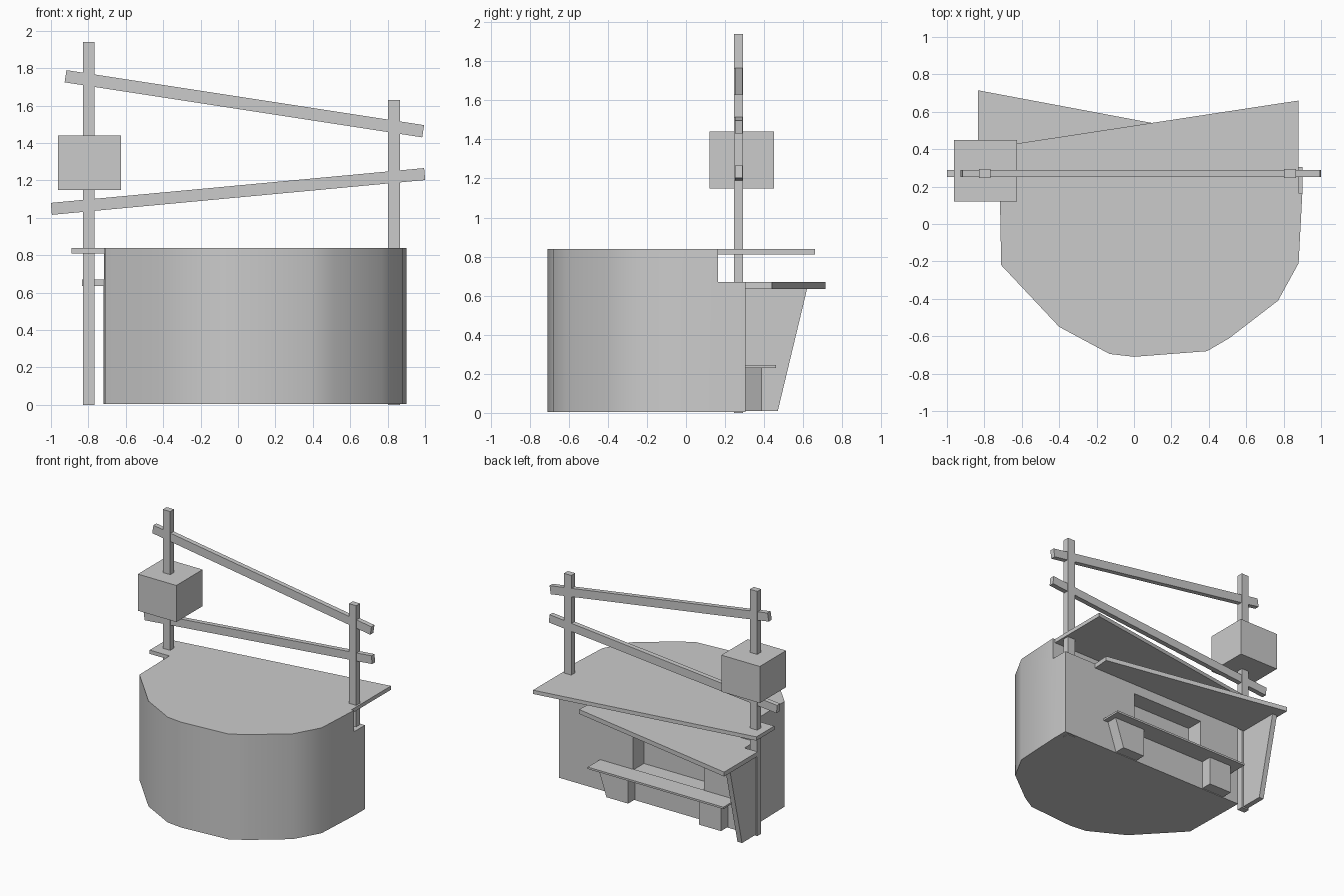
import bpy, bmesh, math
from mathutils import Vector

if "Cube" in bpy.data.objects:
    bpy.data.objects.remove(bpy.data.objects["Cube"])


def prism(name, pts, lo, hi, axis='z'):
    """Extrude a flat profile between lo and hi along the given axis."""
    def place(p, h):
        return {'z': (p[0], p[1], h), 'y': (p[0], h, p[1]), 'x': (h, p[0], p[1])}[axis]
    bm = bmesh.new()
    a = [bm.verts.new(place(p, lo)) for p in pts]
    b = [bm.verts.new(place(p, hi)) for p in pts]
    bm.faces.new(a)
    bm.faces.new(b)
    n = len(pts)
    for i in range(n):
        bm.faces.new((a[i], a[(i + 1) % n], b[(i + 1) % n], b[i]))
    bmesh.ops.recalc_face_normals(bm, faces=bm.faces)
    me = bpy.data.meshes.new(name)
    bm.to_mesh(me)
    bm.free()
    ob = bpy.data.objects.new(name, me)
    bpy.context.collection.objects.link(ob)
    return ob


def box(name, x0, x1, y0, y1, z0, z1):
    return prism(name, [(x0, y0), (x1, y0), (x1, y1), (x0, y1)], z0, z1)


def rail(name, start, end, height):
    """Slanted board in the xz plane."""
    s, e = Vector(start), Vector(end)
    d = (e - s).normalized()
    n = Vector((-d.y, d.x)) * height / 2
    return prism(name, [s - n, e - n, e + n, s + n], 0.25, 0.288, 'y')


def cut(ob, cutter):
    m = ob.modifiers.new("cut", 'BOOLEAN')
    m.operation = 'DIFFERENCE'
    m.solver = 'EXACT'
    m.object = cutter
    dg = bpy.context.evaluated_depsgraph_get()
    me = bpy.data.meshes.new_from_object(ob.evaluated_get(dg))
    ob.modifiers.clear()
    ob.data = me
    bpy.data.objects.remove(cutter)


# Rounded counter body, lower at the back, with a cubbyhole in the rear wall
body = prism("counter_body", [
    (-0.72, 0.305), (-0.71, -0.22), (-0.40, -0.55), (-0.13, -0.695), (0.0, -0.71),
    (0.39, -0.68), (0.51, -0.61), (0.77, -0.41), (0.88, -0.21), (0.90, 0.165),
    (0.90, 0.305)], 0.005, 0.84)
cut(body, box("notch_cutter", -1, 1.1, 0.165, 0.5, 0.67, 1))
cut(body, box("cubby_cutter", -0.37, 0.25, 0.17, 0.5, 0.24, 0.56))
bpy.context.view_layer.objects.active = body
body.select_set(True)
bpy.ops.object.shade_smooth_by_angle(angle=math.radians(30))

# Upper and lower wedge-shaped worktops
prism("upper_worktop", [(-0.89, 0.165), (0.88, 0.165), (0.88, 0.66), (-0.89, 0.39)], 0.81, 0.84)
prism("lower_worktop", [(-0.835, 0.295), (0.62, 0.295), (0.63, 0.44), (-0.835, 0.715)], 0.635, 0.67)

# Tapered end panel below the lower worktop
prism("end_panel", [(0.29, 0.01), (0.47, 0.01), (0.62, 0.636), (0.29, 0.636)], -0.82, -0.78, 'x')

# Low rear shelf on two brackets
box("rear_shelf", -0.65, 0.54, 0.30, 0.46, 0.23, 0.245)
prism("shelf_bracket_right", [(0.235, 0.01), (0.425, 0.01), (0.50, 0.232), (0.235, 0.232)],
      0.30, 0.39, 'y')
box("shelf_bracket_left", -0.58, -0.385, 0.30, 0.39, 0.01, 0.232)

# Posts, slanted rails and the hanging block
for side, x, top in (("left", -0.798, 1.94), ("right", 0.833, 1.63)):
    box(side + "_post", x - 0.032, x + 0.032, 0.245, 0.293, 0, top)
rail("upper_rail", (-0.922, 1.757), (0.99, 1.463), 0.066)
rail("lower_rail", (-0.998, 1.048), (0.998, 1.234), 0.064)
box("post_block", -0.962, -0.625, 0.12, 0.45, 1.15, 1.44)
